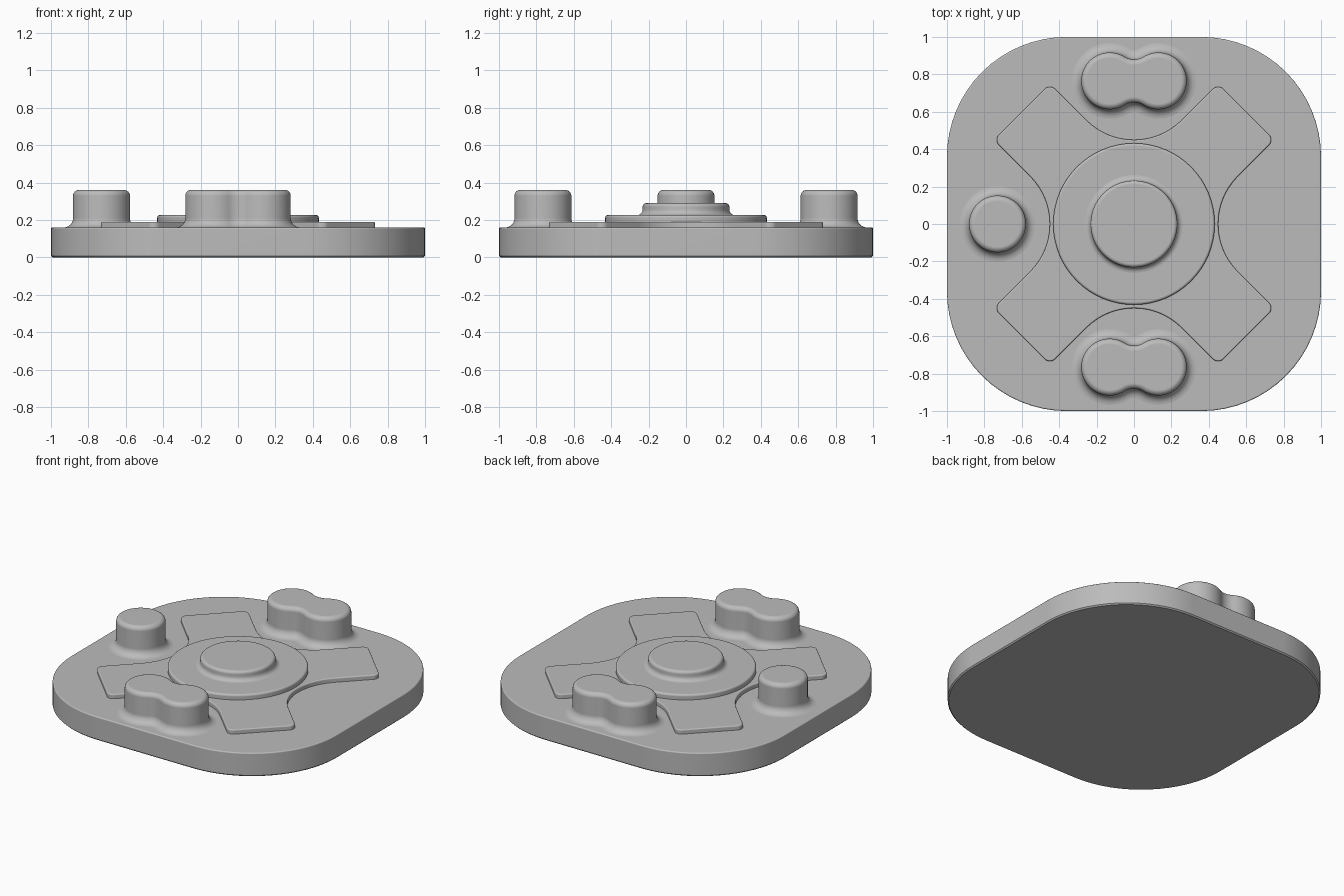
import bpy, bmesh
from math import pi, cos, sin, atan2

if "Cube" in bpy.data.objects:
    bpy.data.objects.remove(bpy.data.objects["Cube"])

grey = bpy.data.materials.new("plain grey")
grey.use_nodes = True
colour = (0.5, 0.5, 0.5, 1)
grey.diffuse_color = colour
grey.node_tree.nodes["Principled BSDF"].inputs["Base Color"].default_value = colour

BASE_TOP = 0.16


def outline(arcs, offset):
    """Points of a closed path of arcs (cx, cy, radius, start, end), grown by offset.
    Arcs that run clockwise are concave, so they shrink as the outline grows."""
    points = []
    for cx, cy, r, a, b in arcs:
        r += offset if b > a else -offset
        n = max(6, round(abs(b - a) / (2 * pi) * 64))
        full = abs(b - a) > 2 * pi - 0.01
        for i in range(n if full else n + 1):
            t = a + (b - a) * i / n
            points.append((cx + r * cos(t), cy + r * sin(t)))
    return points


def quarter(offset, z, r, start):
    """Quarter-round section of (offset, height) pairs, turning left to right or back."""
    return [(offset + r * cos(start + i * pi / 12), z + r * sin(start + i * pi / 12))
            for i in range(7)]


def section(bottom, top, edge, fillet=0):
    """Side section: optional fillet at the foot, rounded edge at the top."""
    if fillet:
        foot = quarter(fillet, bottom + fillet, fillet, pi)[::-1]
        foot = [(fillet, bottom - 0.005)] + foot
    else:
        foot = [(0, bottom)]
    foot.sort(key=lambda p: p[1])
    return foot + quarter(-edge, top - edge, edge, 0)


def build(name, arcs, profile, location=(0, 0)):
    bm = bmesh.new()
    rings = [[bm.verts.new((x, y, z)) for x, y in outline(arcs, d)] for d, z in profile]
    n = len(rings[0])
    for low, high in zip(rings, rings[1:]):
        for i in range(n):
            j = (i + 1) % n
            bm.faces.new((low[i], low[j], high[j], high[i]))
    bm.faces.new(rings[0][::-1])
    bm.faces.new(rings[-1])
    mesh = bpy.data.meshes.new(name)
    bm.to_mesh(mesh)
    bm.free()
    mesh.materials.append(grey)
    obj = bpy.data.objects.new(name, mesh)
    obj.location = (*location, 0)
    bpy.context.collection.objects.link(obj)
    bpy.ops.object.select_all(action='DESELECT')
    obj.select_set(True)
    bpy.context.view_layer.objects.active = obj
    bpy.ops.object.shade_smooth_by_angle(angle=pi / 6)
    normals = obj.modifiers.new("flat caps", 'WEIGHTED_NORMAL')
    normals.keep_sharp = True
    return obj


def circle(r):
    return [(0, 0, r, 0, 2 * pi)]


# Base plate: rounded square with slightly softened edges
corner = 0.64
plate = [((1 - corner) * cx, (1 - corner) * cy, corner, k * pi / 2, (k + 1) * pi / 2)
         for k, (cx, cy) in enumerate([(1, 1), (-1, 1), (-1, -1), (1, -1)])]
build("base_plate", plate, [(-0.008, 0), (0, 0.008)] + quarter(-0.008, BASE_TOP - 0.008, 0.008, 0))

# Four-armed raised cross: two small convex tip corners, then a wide concave valley
tip = 0.04
reach, half = 1.2 / 2 ** 0.5 - tip, 0.3 / 2 ** 0.5 - tip
cross = []
for k in range(4):
    a = pi / 4 + k * pi / 2
    for side in (-1, 1):
        x = reach * cos(a) - side * half * sin(a)
        y = reach * sin(a) + side * half * cos(a)
        start = a + (side - 1) * pi / 4
        cross.append((x, y, tip, start, start + pi / 2))
    v = a + pi / 4
    cross.append((0.81 * cos(v), 0.81 * sin(v), 0.36, v + pi * 1.25, v + pi * 0.75))
build("raised_cross", cross, section(BASE_TOP - 0.01, 0.19, 0.008))

# Central disc and hub
build("centre_disc", circle(0.432), section(BASE_TOP - 0.01, 0.226, 0.014))
build("centre_hub", circle(0.232), section(0.226, 0.29, 0.02, 0.03))

# Single post
post = section(BASE_TOP, 0.36, 0.03, 0.05)
build("single_post", circle(0.152), post, (-0.73, 0))

# Twin posts: two round lobes joined by a blended waist
lobe, r, waist_y, waist_r = 0.13, 0.152, 0.21, 0.095
t = atan2(waist_y, lobe)
twin = [(lobe, 0, r, t - pi, pi - t),
        (0, waist_y, waist_r, -t, t - pi),
        (-lobe, 0, r, t, 2 * pi - t),
        (0, -waist_y, waist_r, pi - t, t)]
for name, y in (("front_twin_post", -0.765), ("back_twin_post", 0.765)):
    build(name, twin, post, (0, y))
